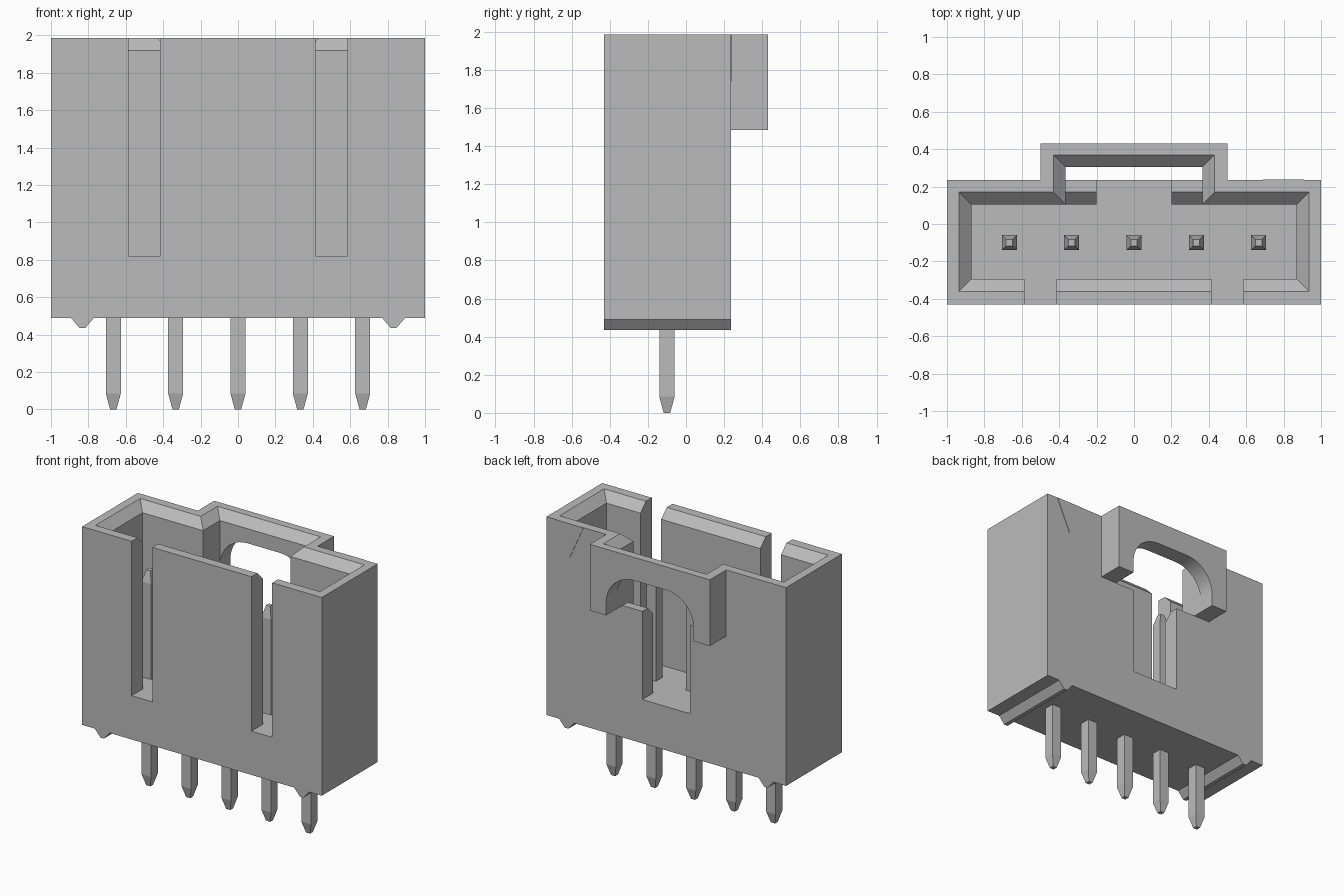
import bpy, bmesh, math
from mathutils import Vector

cube = bpy.data.objects.get("Cube")
if cube:
    bpy.data.objects.remove(cube, do_unlink=True)

grey = bpy.data.materials.new("plain grey")
grey.use_nodes = True
colour = (0.5, 0.5, 0.5, 1)
grey.diffuse_color = colour
grey.node_tree.nodes["Principled BSDF"].inputs["Base Color"].default_value = colour


def finish(name, bm):
    bmesh.ops.recalc_face_normals(bm, faces=bm.faces)
    mesh = bpy.data.meshes.new(name)
    bm.to_mesh(mesh)
    bm.free()
    mesh.materials.append(grey)
    obj = bpy.data.objects.new(name, mesh)
    bpy.context.collection.objects.link(obj)
    return obj


def loft(name, rings):
    """Skin a stack of rings and cap both ends."""
    bm = bmesh.new()
    loops = [[bm.verts.new(p) for p in ring] for ring in rings]
    n = len(loops[0])
    for a, b in zip(loops, loops[1:]):
        for i in range(n):
            j = (i + 1) % n
            bm.faces.new((a[i], a[j], b[j], b[i]))
    bm.faces.new(loops[0][::-1])
    bm.faces.new(loops[-1])
    return finish(name, bm)


def rect(x0, x1, y0, y1, z):
    return [(x0, y0, z), (x1, y0, z), (x1, y1, z), (x0, y1, z)]


def box(name, x0, x1, y0, y1, z0, z1):
    return loft(name, [rect(x0, x1, y0, y1, z0), rect(x0, x1, y0, y1, z1)])


def prism_y(name, outline, y0, y1):
    return loft(name, [[(x, y, z) for x, z in outline] for y in (y0, y1)])


def boolean(target, tool, operation="DIFFERENCE"):
    mod = target.modifiers.new("shape", "BOOLEAN")
    mod.operation, mod.solver, mod.object = operation, "EXACT", tool
    bpy.context.view_layer.objects.active = target
    bpy.ops.object.modifier_apply(modifier=mod.name)
    bpy.data.objects.remove(tool, do_unlink=True)


FRONT, BACK, HOOD = -0.43, 0.235, 0.43
BASE, FLOOR, LEDGE, TOP = 0.49, 0.82, 1.485, 1.985
C = 0.065                                   # lead-in chamfer
OVER = 0.1                                  # cutters run past the rim


def pocket(name, hx, y0, y1, z0, front_flare):
    """Cavity cutter that flares outwards at the rim."""
    def ring(d, z):
        return rect(-hx - d, hx + d, y0 - d * front_flare, y1 + d, z)
    return loft(name, [ring(0, z0), ring(0, TOP - C), ring(C, TOP), ring(C, TOP + OVER)])


# Shroud with the raised hood on its back
housing = box("housing", -1, 1, FRONT, BACK, BASE, TOP)
boolean(housing, box("hood", -0.5, 0.5, 0.15, HOOD, LEDGE, TOP), "UNION")
boolean(housing, pocket("main_cavity", 0.87, -0.295, 0.105, FLOOR, 1))
boolean(housing, pocket("hood_cavity", 0.365, 0, 0.305, LEDGE, 0))

# Chamfer on the lowered wall inside the hood
chamfer = [(0.05, LEDGE - C), (0.105, LEDGE - C), (0.17, LEDGE), (0.17, 1.6), (0.05, 1.6)]
boolean(housing, loft("ledge_chamfer", [[(x, y, z) for y, z in chamfer] for x in (-0.365, 0.365)]))

# Slots in the front and back walls
for side in (-1, 1):
    boolean(housing, box("front_slot", side * 0.5 - 0.0865, side * 0.5 + 0.0865,
                         -0.6, -0.2, FLOOR, TOP + OVER))
boolean(housing, box("back_slot", -0.2, 0.2, 0, 0.27, FLOOR, 1.6))

# Rounded window through the back of the hood
R, WIN, CROWN = 0.23, 0.365, 1.81
arch = [(WIN, 1.4)]
for cx, start in ((WIN - R, 0), (R - WIN, 90)):
    for i in range(11):
        a = math.radians(start + 9 * i)
        arch.append((cx + R * math.cos(a), CROWN - R + R * math.sin(a)))
arch.append((-WIN, 1.4))
boolean(housing, prism_y("window", arch, 0.27, 0.6))

bpy.ops.object.select_all(action="DESELECT")
housing.select_set(True)
bpy.context.view_layer.objects.active = housing
bpy.ops.object.shade_smooth_by_angle(angle=math.radians(25))

# Standoff ribs under the base
for side, label in ((1, "left"), (-1, "right")):
    x = side * 0.832
    prism_y(label + "_standoff_rib",
            [(x - 0.062, BASE), (x - 0.015, 0.435), (x + 0.015, 0.435), (x + 0.062, BASE)],
            FRONT, BACK)

# Thin triangular position mark on the back
prism_y("position_mark", [(0.91, TOP), (0.69, TOP), (0.8, 1.74)], BACK - 0.004, BACK + 0.003)

# Square contact pins with tapered ends
for i in range(5):
    x, y = (i - 2) / 3, -0.1
    loft("contact_pin_%d" % (i + 1),
         [rect(x - h, x + h, y - h, y + h, z)
          for h, z in ((0.017, 0), (0.04, 0.085), (0.04, 1.54), (0.017, 1.625))])
